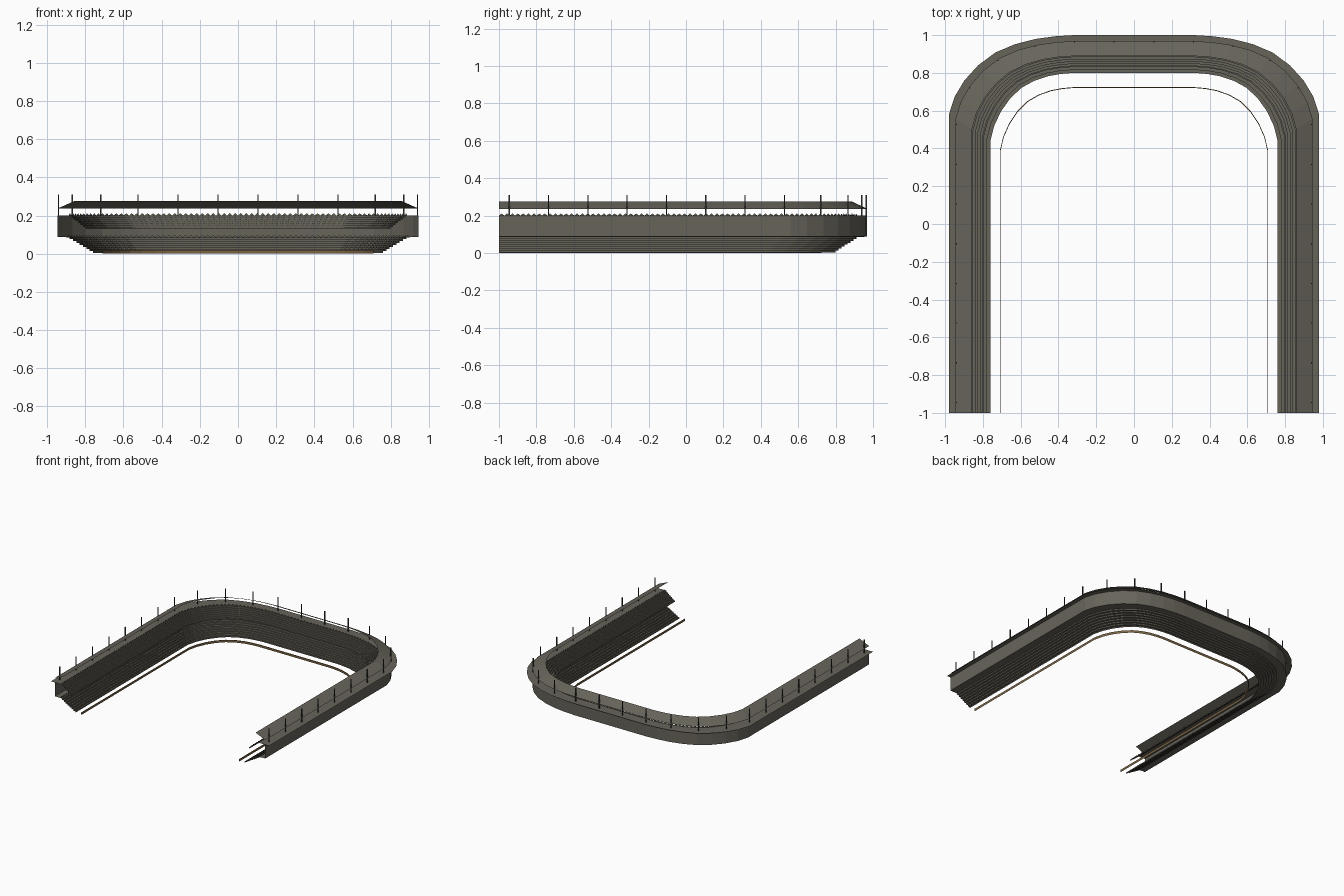
import bpy, bmesh, math
from mathutils import Vector

if "Cube" in bpy.data.objects:
    bpy.data.objects.remove(bpy.data.objects["Cube"])


def material(name, rgb):
    m = bpy.data.materials.new(name)
    m.diffuse_color = (*rgb, 1)
    m.use_nodes = True
    m.node_tree.nodes["Principled BSDF"].inputs["Base Color"].default_value = m.diffuse_color
    return m


CONCRETE = material("warm grey concrete", (0.135, 0.127, 0.102))
DARK = material("dark steel", (0.045, 0.045, 0.042))
BROWN = material("brown boards", (0.19, 0.125, 0.055))

# Corner shape, as fractions from the end of the side to the end of the back
CORNER = [(1, 0), (.955, .22), (.875, .43), (.765, .62), (.628, .78),
          (.47, .885), (.304, .952), (.15, .985), (0, 1)]
XS = 0.32


def lerp_keys(x, keys):
    for (a, va), (b, vb) in zip(keys, keys[1:]):
        if x <= b or (b, vb) == keys[-1]:
            return va + (vb - va) * (x - a) / (b - a)


def outline(x):
    """U-shaped line whose sides lie at +-x, from left front to right front."""
    top = lerp_keys(x, [(.707, .72), (.76, .80), (.98, 1.0)])
    start = lerp_keys(x, [(.707, .385), (.76, .44), (.98, .58)])
    half = [(x, -1.0)] + [(XS + (x - XS) * u, start + (top - start) * v)
                          for u, v in CORNER]
    return [(-a, b) for a, b in half] + half[::-1]


def make(name, bm, mat):
    me = bpy.data.meshes.new(name)
    bm.to_mesh(me)
    bm.free()
    me.materials.append(mat)
    ob = bpy.data.objects.new(name, me)
    bpy.context.collection.objects.link(ob)
    return ob


def sweep(name, profile, mat):
    """Sweep an open (x, z) profile around the U."""
    bm = bmesh.new()
    rings = [[bm.verts.new((a, b, z)) for a, b in outline(x)] for x, z in profile]
    for lo, hi in zip(rings, rings[1:]):
        for i in range(len(lo) - 1):
            bm.faces.new((lo[i], lo[i + 1], hi[i + 1], hi[i]))
    return make(name, bm, mat)


def resample(x, count, inset=0.0):
    """Evenly spaced points along the U."""
    pts = [Vector(p) for p in outline(x)]
    lens = [(b - a).length for a, b in zip(pts, pts[1:])]
    total = sum(lens)
    out, seg, done = [], 0, 0.0
    for k in range(count):
        s = inset + (total - 2 * inset) * k / (count - 1)
        while seg < len(lens) - 1 and s > done + lens[seg]:
            done += lens[seg]
            seg += 1
        out.append(pts[seg].lerp(pts[seg + 1], min(1, (s - done) / lens[seg])))
    return out


def stairs(x0, z0, x1, z1, rows):
    run, rise = (x1 - x0) / rows, (z1 - z0) / rows
    prof = [(x0, z0)]
    for r in range(rows):
        prof += [(x0 + run * r, z0 + rise * (r + 1)),
                 (x0 + run * (r + 1), z0 + rise * (r + 1))]
    return prof


def seats(name, prof, height):
    """Thin row of pointed seat backs standing on every tread."""
    bm = bmesh.new()
    for (xa, z), (xb, _) in zip(prof[1::2], prof[2::2]):
        pts = resample(xa + (xb - xa) * 0.6, 181)
        for a, b in zip(pts, pts[1:]):
            m = (a + b) / 2
            bm.faces.new([bm.verts.new((*a, z)), bm.verts.new((*b, z)),
                          bm.verts.new((*m, z + height))])
    return make(name, bm, CONCRETE)


# Seating tiers with the decks behind them
lower = stairs(.76, .004, .90, .086, 8)
upper = stairs(.80, .13, .89, .20, 7)
sweep("lower_tier", lower + [(.945, .088)], CONCRETE)
sweep("upper_tier_and_deck", upper + [(.98, .20)], CONCRETE)
seats("lower_seats", lower, .012)
seats("upper_seats", upper, .012)

# Outer wall
sweep("outer_wall", [(.945, .20), (.945, .088)], CONCRETE)

# Sloping roof, rising towards the field
sweep("roof", [(.858, .275), (.945, .237)], CONCRETE)

# Perimeter boards around the field
sweep("field_boards", [(.707, 0), (.707, .018), (.710, .018), (.710, 0)], BROWN)

# Roof posts
bm = bmesh.new()
for p in resample(.94, 26, .055):
    cube = bmesh.ops.create_cube(bm, size=1)["verts"]
    bmesh.ops.scale(bm, vec=(.006, .006, .11), verts=cube)
    bmesh.ops.translate(bm, vec=(p.x, p.y, .255), verts=cube)
make("roof_posts", bm, DARK)
